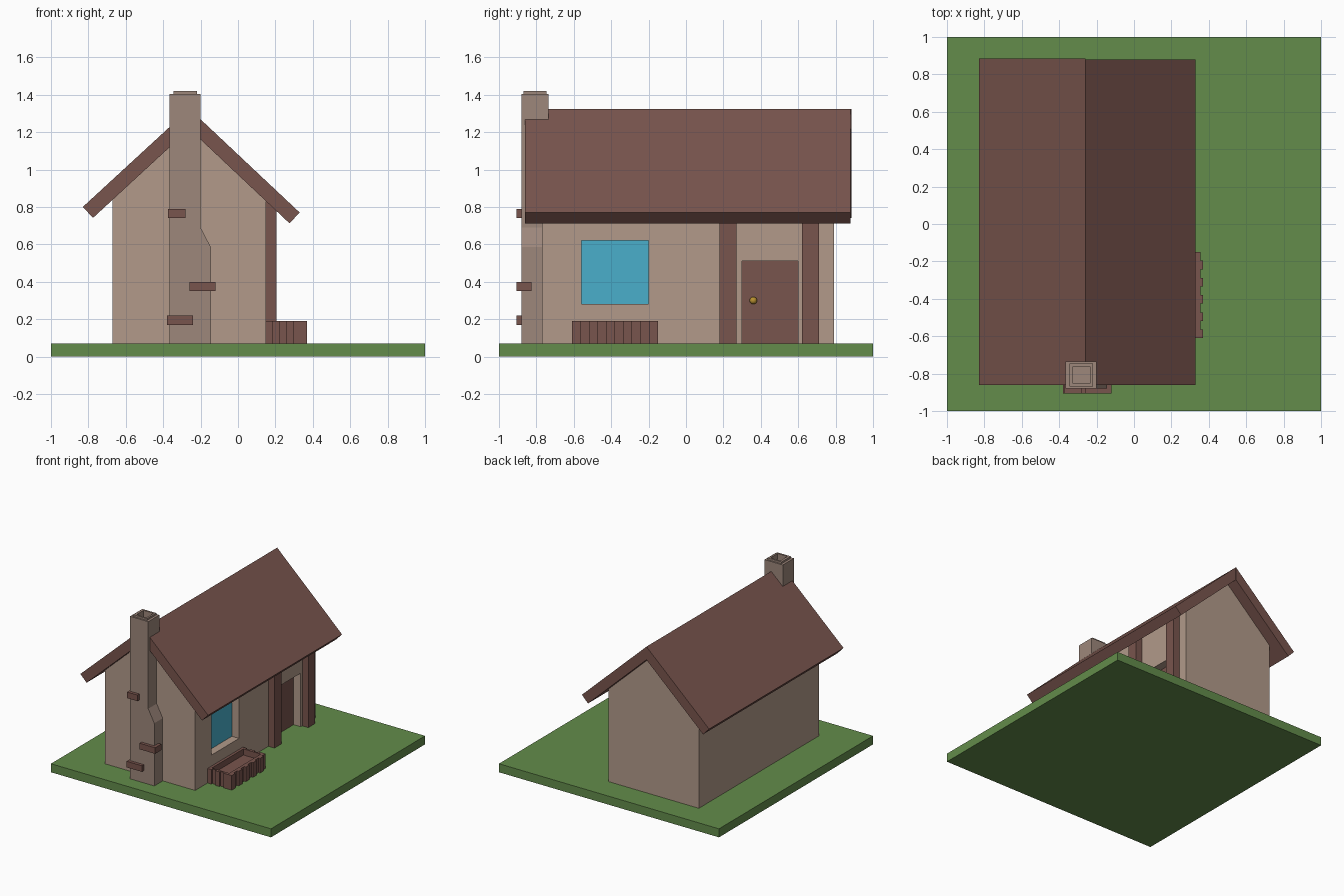
import bpy, bmesh

if "Cube" in bpy.data.objects:
    bpy.data.objects.remove(bpy.data.objects["Cube"])


def material(name, r, g, b):
    m = bpy.data.materials.new(name)
    m.diffuse_color = (r, g, b, 1)
    m.use_nodes = True
    m.node_tree.nodes["Principled BSDF"].inputs["Base Color"].default_value = m.diffuse_color
    return m


GRASS = material("grass", 0.125, 0.262, 0.07)
WALL = material("plaster", 0.445, 0.323, 0.254)
STONE = material("stone", 0.337, 0.242, 0.198)
WOOD = material("wood", 0.19, 0.09, 0.075)
GLASS = material("glass", 0.067, 0.43, 0.597)
BRASS = material("brass", 0.48, 0.28, 0.03)


def prism(name, profile, y0, y1, mat):
    """Extrude an x-z outline from y0 to y1."""
    bm = bmesh.new()
    face = bm.faces.new([bm.verts.new((x, y0, z)) for x, z in profile])
    ext = bmesh.ops.extrude_face_region(bm, geom=[face])["geom"]
    verts = [v for v in ext if isinstance(v, bmesh.types.BMVert)]
    bmesh.ops.translate(bm, vec=(0, y1 - y0, 0), verts=verts)
    bmesh.ops.recalc_face_normals(bm, faces=bm.faces)
    me = bpy.data.meshes.new(name)
    bm.to_mesh(me)
    bm.free()
    me.materials.append(mat)
    ob = bpy.data.objects.new(name, me)
    bpy.context.collection.objects.link(ob)
    return ob


def box(name, x, y, z, mat):
    return prism(name, [(x[0], z[0]), (x[1], z[0]), (x[1], z[1]), (x[0], z[1])],
                 y[0], y[1], mat)


def cut(target, x, y, z):
    """Carve a box-shaped pocket out of the target."""
    cutter = box("cutter", x, y, z, target.data.materials[0])
    cutter.hide_render = True
    mod = target.modifiers.new("pocket", 'BOOLEAN')
    mod.operation, mod.solver, mod.object = 'DIFFERENCE', 'EXACT', cutter
    bpy.context.view_layer.objects.active = target
    bpy.ops.object.modifier_apply(modifier=mod.name)
    bpy.data.objects.remove(cutter)


# Lawn
box("lawn", (-1, 1), (-1, 1), (0, 0.07), GRASS)

# House body with window and door recesses
walls = prism("walls", [(-0.67, 0.06), (0.15, 0.06), (0.15, 0.835),
                        (-0.26, 1.22), (-0.67, 0.845)], -0.77, 0.79, WALL)
cut(walls, (0.08, 0.3), (-0.56, -0.20), (0.28, 0.62))
cut(walls, (0.08, 0.3), (0.30, 0.60), (0.0, 0.51))
box("window_pane", (0.07, 0.085), (-0.56, -0.20), (0.28, 0.62), GLASS)
box("door", (0.07, 0.085), (0.30, 0.60), (0.07, 0.51), WOOD)

# Door knob
bpy.ops.mesh.primitive_uv_sphere_add(segments=20, ring_count=12, radius=0.02,
                                     location=(0.097, 0.36, 0.30))
knob = bpy.context.object
knob.name = "door_knob"
knob.data.materials.append(BRASS)
bpy.ops.object.shade_smooth_by_angle()

# Roof slopes
prism("roof_right", [(-0.26, 1.325), (0.33, 0.77), (0.275, 0.713), (-0.26, 1.217)],
      -0.86, 0.88, WOOD)
prism("roof_left", [(-0.26, 1.325), (-0.83, 0.80), (-0.775, 0.742), (-0.26, 1.217)],
      -0.86, 0.885, WOOD)

# Porch posts flanking the door
for i, y in enumerate((0.18, 0.62)):
    prism(f"porch_post_{i + 1}", [(0.15, 0.07), (0.205, 0.07), (0.205, 0.785), (0.15, 0.835)],
          y, y + 0.09, WOOD)

# Chimney with a shoulder on one side and an open flue
chimney = prism("chimney", [(-0.365, 0.07), (-0.145, 0.07), (-0.145, 0.585), (-0.20, 0.69),
                            (-0.20, 1.405), (-0.365, 1.405)], -0.88, -0.735, STONE)
cut(chimney, (-0.325, -0.235), (-0.853, -0.762), (1.36, 1.5))
rim = box("chimney_rim", (-0.345, -0.22), (-0.868, -0.747), (1.40, 1.42), STONE)
cut(rim, (-0.325, -0.235), (-0.853, -0.762), (1.3, 1.5))

# Protruding bricks
for i, (x0, x1, z) in enumerate(((-0.375, -0.28, 0.74), (-0.26, -0.12, 0.35),
                                 (-0.38, -0.24, 0.17))):
    box(f"brick_{i + 1}", (x0, x1), (-0.905, -0.825), (z, z + 0.05), WOOD)

# Planter: floor plus slats of alternating thickness
box("planter_bed", (0.15, 0.35), (-0.59, -0.17), (0.07, 0.14), WOOD)
for i in range(10):
    y = -0.61 + i * 0.046
    box(f"planter_front_slat_{i + 1}", (0.33, 0.37 if i % 2 == 0 else 0.355),
        (y, y + 0.046), (0.07, 0.19), WOOD)
for i in range(5):
    x = 0.15 + i * 0.036
    out = 0.012 * (i % 2)
    for side, y in (("near", (-0.61 + out, -0.585)), ("far", (-0.175, -0.15 - out))):
        box(f"planter_{side}_slat_{i + 1}", (x, x + 0.036), y, (0.07, 0.19), WOOD)
box("planter_back", (0.15, 0.172), (-0.585, -0.175), (0.07, 0.19), WOOD)
